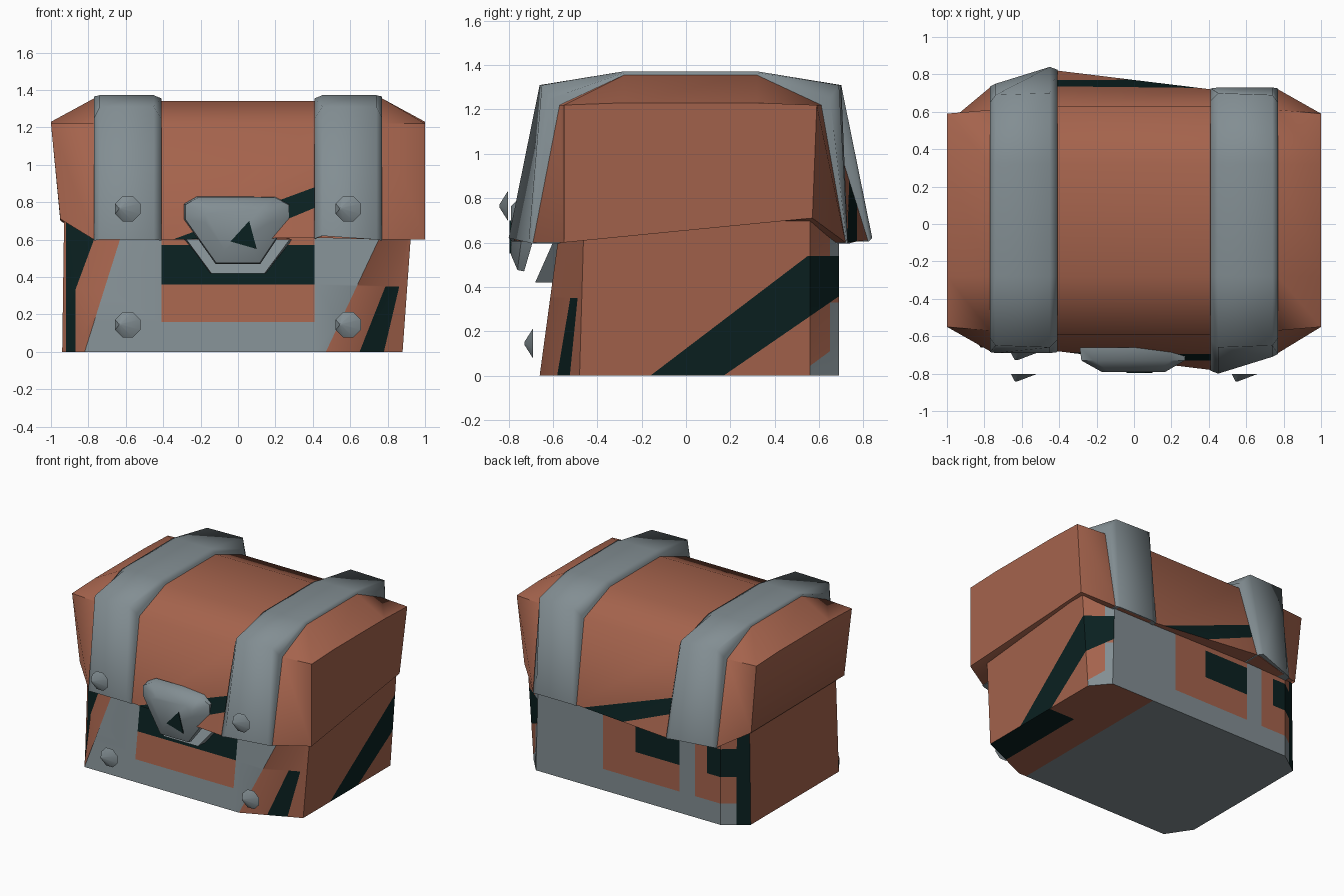
import bpy, bmesh, math
from mathutils import Vector

if "Cube" in bpy.data.objects:
    bpy.data.objects.remove(bpy.data.objects["Cube"])


def material(name, rgb):
    m = bpy.data.materials.new(name)
    m.diffuse_color = (*rgb, 1)
    m.use_nodes = True
    m.node_tree.nodes["Principled BSDF"].inputs["Base Color"].default_value = m.diffuse_color
    return m


BROWN = material("brown wood", (0.375, 0.125, 0.073))
GREY = material("grey metal", (0.225, 0.27, 0.29))
DARK = material("dark teal", (0.003, 0.0145, 0.0145))
MATS = [BROWN, GREY, DARK]
B, G, D = 0, 1, 2


def loft(rings):
    """Closed skin through rings of points; side i of the ring is tagged i."""
    bm = bmesh.new()
    vs = [[bm.verts.new(p) for p in r] for r in rings]
    n = len(rings[0])
    for a, b in zip(vs, vs[1:]):
        for i in range(n):
            j = (i + 1) % n
            bm.faces.new((a[i], a[j], b[j], b[i])).material_index = i
    bm.faces.new(vs[0]).material_index = n
    bm.faces.new(vs[-1]).material_index = n + 1
    bmesh.ops.recalc_face_normals(bm, faces=bm.faces)
    return bm


def cut(bm, tags, p, q, axis='xz', test=lambda f: True):
    """Cut tagged faces along the line p-q as seen in the xz or yz view."""
    du, dz = q[0] - p[0], q[1] - p[1]
    if axis == 'xz':
        co, no = Vector((p[0], 0, p[1])), Vector((-dz, 0, du))
    else:
        co, no = Vector((0, p[0], p[1])), Vector((0, -dz, du))
    faces = [f for f in bm.faces if f.material_index in tags and test(f)]
    geom = set(faces)
    for f in faces:
        geom.update(f.edges)
        geom.update(f.verts)
    bmesh.ops.bisect_plane(bm, geom=list(geom), plane_co=co, plane_no=no.normalized())


def finish(name, bm, rule, angle=35):
    for f in bm.faces:
        f.material_index = rule(f.material_index, f.calc_center_median())
    me = bpy.data.meshes.new(name)
    bm.to_mesh(me)
    bm.free()
    for m in MATS:
        me.materials.append(m)
    ob = bpy.data.objects.new(name, me)
    bpy.context.collection.objects.link(ob)
    bpy.ops.object.select_all(action='DESELECT')
    ob.select_set(True)
    bpy.context.view_layer.objects.active = ob
    bpy.ops.object.shade_smooth_by_angle(angle=math.radians(angle))
    return ob


def line(p, q, z):
    """Horizontal coordinate of line p-q at height z."""
    return p[0] + (q[0] - p[0]) * (z - p[1]) / (q[1] - p[1])


# Body: twisted octagon, tagged 0 front-right chamfer, then round to 7 front
low = [(.47, -.66), (.88, -.48), (.88, .56), (.77, .69),
       (-.77, .69), (-.94, .57), (-.94, -.48), (-.82, -.66)]
high = [(.80, -.565), (.93, -.46), (.93, .56), (.75, .69),
        (-.77, .69), (-.93, .57), (-.93, -.46), (-.60, -.565)]
bm = loft([[(x, y, 0) for x, y in low], [(x, y, .70) for x, y in high]])
S1, S2 = ((-.16, 0), (.55, .54)), ((.17, 0), (.65, .33))   # right side stripe
C1, C2 = ((.65, 0), (.80, .38)), ((.78, 0), (.86, .34))    # front-right chamfer stripe
L1 = ((-.87, .33), (-.77, .6))                             # front-left chamfer stripe
for x in (-.41, .41):
    cut(bm, (7,), (x, 0), (x, 1))
for x in (.21, -.06, -.43, -.56, -.66):
    cut(bm, (3,), (x, 0), (x, 1))
for z in (.16, .36, .57):
    cut(bm, (3, 4, 7), (0, z), (1, z))
cut(bm, (4,), (-.86, 0), (-.86, 1))
for a in (C1, C2):
    cut(bm, (0,), *a)
cut(bm, (0,), (0, .35), (1, .35))
cut(bm, (6,), (0, .33), (1, .33))
cut(bm, (6,), *L1)
for x in (-.92, -.87):
    cut(bm, (6,), (x, 0), (x, 1))
for a in (S1, S2):
    cut(bm, (1, 2), *a, axis='yz')
cut(bm, (1, 2), (0, .54), (1, .54), 'yz')
cut(bm, (2,), (0, .33), (1, .33), 'yz')
cut(bm, (2,), (.65, 0), (.65, 1), 'yz')
cut(bm, (2,), (.50, 0), (.69, .14), 'yz')
for x in (.41, .66):
    cut(bm, (8,), (x, 0), (x, 1))
cut(bm, (8,), (.15, 0), (.15, 1), 'yz')


def body_rule(tag, c):
    x, y, z = c
    band = .36 < z < .57
    if tag == 7:                                   # front
        return G if abs(x) > .41 or z < .16 else (D if band else B)
    if tag == 3:                                   # back
        if x > .21 or z < .16 or -.56 < x < -.43:
            return G
        return D if band and (-.43 < x < -.06 or x < -.66) else B
    if tag == 4:
        return D if x < -.86 or band else (G if z < .16 else B)
    if tag == 0:
        return D if line(*C1, z) < x < line(*C2, z) and z < .35 else B
    if tag == 6:
        return D if -.92 < x < max(-.87, line(*L1, z)) else B
    if tag in (1, 2):                              # right side
        if tag == 2 and (y > line((.50, 0), (.69, .14), z) or (y > .65 and not .33 < z < .54)):
            return G
        return D if line(*S1, z) < y and z < .54 and (y < line(*S2, z) or z > .33) and \
            y > line(*S1, z) and (y < line(*S2, z)) else B
    if tag == 8:                                   # underside
        return G if x < .41 else (D if x > .66 and y < .15 else B)
    return B


finish("chest_body", bm, body_rule)


# Lid: cross-sections on the right, turned half round for the left
def turn(ring):
    return [(-x, .04 - y, z) for x, y, z in reversed(ring)]


def section(x, pts):
    return [(x, y, z) for y, z in pts]


end = section(1, [(-.55, .6), (-.55, 1.22), (-.28, 1.23), (.32, 1.23), (.59, 1.22)]) + [(.95, .57, .71)]
left_end = turn(end)
left_end[-1] = (-.95, .58, .70)
outer = section(.77, [(-.69, .6), (-.57, 1.22), (-.28, 1.355), (.32, 1.355), (.61, 1.22), (.72, .6)])
inner = section(.41, [(-.78, .61), (-.59, 1.22), (-.28, 1.34), (.32, 1.34), (.63, 1.22), (.72, .6)])
bm = loft([end, outer, inner, turn(inner), turn(outer), left_end])
U, V = ((-.35, .6), (.41, .88)), ((0, .6), (.41, .77))     # stripe on the flared skirt


def middle(f):
    return abs(f.calc_center_median().x) < .4


for a in (U, V):
    cut(bm, (0,), *a, test=middle)
    cut(bm, (4,), *[(-x, z) for x, z in a], test=middle)


def lid_rule(tag, c):
    if tag in (0, 4) and abs(c.x) < .41:
        x = c.x if tag == 0 else -c.x
        if line(*U, c.z) < x < line(*V, c.z):
            return D
    return B


finish("lid", bm, lid_rule, 62)

# Metal lid bands, raised above the lid with bevelled edges
strap_in = section(.45, [(-.80, .62), (-.66, 1.31), (-.28, 1.372), (.32, 1.372), (.70, 1.31), (.73, .6)])
strap_out = section(.74, [(-.71, .6), (-.65, 1.31), (-.28, 1.372), (.32, 1.372), (.69, 1.31), (.73, .6)])
edge_out = section(.77, [(-.695, .595), (-.61, 1.25), (-.28, 1.365), (.32, 1.365), (.65, 1.25), (.725, .595)])
edge_in = section(.41, [(-.785, .605), (-.62, 1.25), (-.28, 1.355), (.32, 1.355), (.66, 1.25), (.725, .595)])
strap = [edge_out, strap_out, strap_in, edge_in]
finish("right_band", loft(strap), lambda t, c: G, 60)
finish("left_band", loft([turn(r) for r in strap]), lambda t, c: G, 60)

# Lock: bulging shield on the lid, lip on the body, keyhole plate
shield = [(-.22, .83), (.20, .83), (.28, .79), (.28, .71), (.12, .47), (-.12, .47), (-.29, .71), (-.29, .79)]


def scaled(k, y, y_low):
    return [(x * k, y if z > .6 else y_low, .66 + (z - .66) * k) for x, z in shield]


finish("lock_shield", loft([scaled(1, -.66, -.73), scaled(.97, -.73, -.76), scaled(.6, -.79, -.79)]),
       lambda t, c: G, 50)
lip = [(-.29, .60), (.29, .60), (.15, .42), (-.15, .42)]
finish("lock_lip", loft([[(x, -.57, z) for x, z in lip],
                         [(x * .95, -.60 if z > .5 else -.68, z) for x, z in lip]]), lambda t, c: G, 20)
hole = [(.06, .70), (-.04, .59), (.10, .55)]
finish("keyhole", loft([[(x, y, z) for x, z in hole] for y in (-.789, -.796)]), lambda t, c: D, 20)

# Rivets: low eight-sided caps
for x in (-.59, .59):
    for z, y, part in ((.765, -.803, "upper"), (.145, -.69, "lower")):
        rings = []
        for r, dx, dy in ((.073, 0, 0), (.008, -.04, -.038)):
            rings.append([(x + dx + r * math.cos(math.pi * (k + .5) / 4), y + dy,
                           z + r * math.sin(math.pi * (k + .5) / 4)) for k in range(8)])
        finish(part + ("_left" if x < 0 else "_right") + "_rivet", loft(rings), lambda t, c: G)
